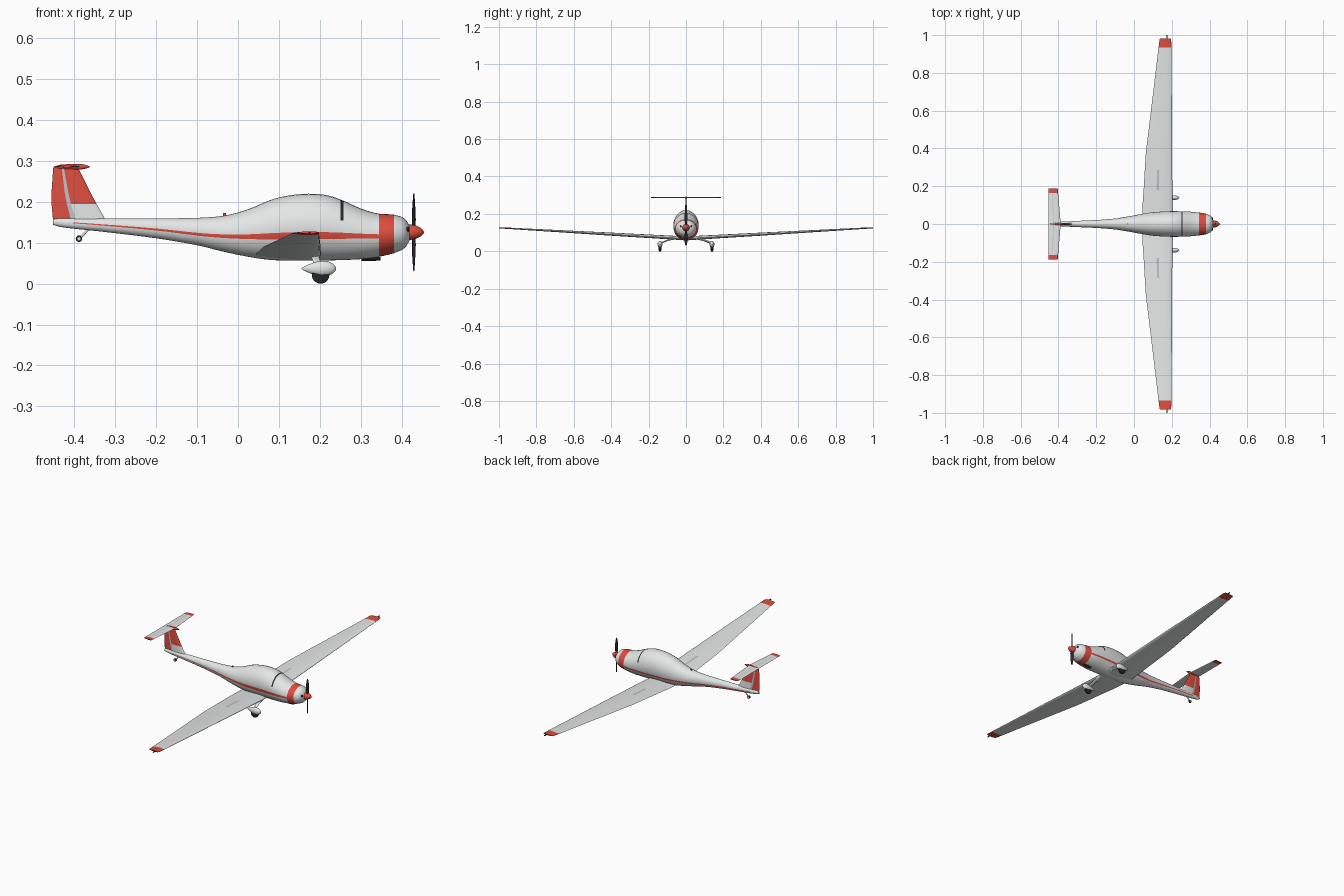
import bpy, bmesh, math
from mathutils import Vector

if "Cube" in bpy.data.objects:
    bpy.data.objects.remove(bpy.data.objects["Cube"])


def material(name, rgb):
    m = bpy.data.materials.new(name)
    m.diffuse_color = (*rgb, 1)
    m.use_nodes = True
    m.node_tree.nodes["Principled BSDF"].inputs["Base Color"].default_value = m.diffuse_color
    return m


WHITE, RED, GREY, BLACK = range(4)
MATS = [material("body white", (.78, .80, .80)), material("trim red", (.74, .075, .05)),
        material("panel grey", (.52, .54, .56)), material("dark rubber", (.02, .02, .022))]


def loft(name, rings, paint=WHITE, angle=40):
    """Skin closed rings; paint is a colour index or a rule (ring, segment, centre)."""
    bm = bmesh.new()
    vs = [[bm.verts.new(p) for p in r] for r in rings]
    n = len(rings[0])
    for i in range(len(rings) - 1):
        for k in range(n):
            j = (k + 1) % n
            f = bm.faces.new((vs[i][k], vs[i][j], vs[i + 1][j], vs[i + 1][k]))
            f.material_index = paint(i, k, f.calc_center_median()) if callable(paint) else paint
    for i, r in ((0, vs[0]), (len(rings) - 2, vs[-1])):
        f = bm.faces.new(r)
        f.material_index = paint(i, 0, f.calc_center_median()) if callable(paint) else paint
    bmesh.ops.recalc_face_normals(bm, faces=bm.faces)
    me = bpy.data.meshes.new(name)
    bm.to_mesh(me)
    bm.free()
    for m in MATS:
        me.materials.append(m)
    for p in me.polygons:
        p.use_smooth = True
    me.set_sharp_from_angle(angle=math.radians(angle))
    ob = bpy.data.objects.new(name, me)
    bpy.context.collection.objects.link(ob)
    return ob


def ellipse(c, u, v, n=16):
    c, u, v = Vector(c), Vector(u), Vector(v)
    return [c + u * math.cos(2 * math.pi * k / n) + v * math.sin(2 * math.pi * k / n) for k in range(n)]


def body_x(name, y, z, stations, paint, n=16):
    """Round body along x from (x, half width, half height) stations."""
    return loft(name, [ellipse((x, y, z), (0, w, 0), (0, 0, h), n) for x, w, h in stations], paint)


def rod(name, a, b, r, paint, n=10):
    a, b = Vector(a), Vector(b)
    q = (b - a).to_track_quat('Z', 'Y')
    u, v = q @ Vector((r, 0, 0)), q @ Vector((0, r, 0))
    return loft(name, [ellipse(a, u, v, n), ellipse(b, u, v, n)], paint)


def airfoil(fracs, t):
    """Closed loop of (chord fraction, offset): upper side nose to tail, then lower side."""
    def h(f):
        return t * 5 * (.2969 * math.sqrt(f) - .126 * f - .3516 * f**2 + .2843 * f**3 - .1036 * f**4)
    return [(f, h(f)) for f in fracs] + [(f, -h(f)) for f in reversed(fracs[1:-1])]


def curve(table, x, col):
    """Smooth interpolation of one column of a station table."""
    i = 0
    while i < len(table) - 2 and x > table[i + 1][0]:
        i += 1

    def slope(j):
        a, b = table[max(j - 1, 0)], table[min(j + 1, len(table) - 1)]
        return (b[col] - a[col]) / (b[0] - a[0])
    p, q = table[i], table[i + 1]
    d = q[0] - p[0]
    t = (x - p[0]) / d
    return ((2*t**3 - 3*t*t + 1) * p[col] + (t**3 - 2*t*t + t) * d * slope(i)
            + (3*t*t - 2*t**3) * q[col] + (t**3 - t*t) * d * slope(i + 1))


# Fuselage stations: x, top, bottom, half width
FUSE = [(-.452, .158, .144, .006), (-.43, .160, .138, .009), (-.33, .160, .127, .015),
        (-.20, .160, .111, .021), (-.10, .161, .094, .029), (-.03, .167, .077, .040),
        (.03, .184, .065, .051), (.08, .205, .058, .060), (.12, .215, .057, .064),
        (.17, .220, .057, .067), (.22, .216, .057, .068), (.26, .202, .058, .067),
        (.30, .184, .060, .065), (.34, .172, .065, .061), (.38, .169, .074, .055),
        (.40, .164, .082, .047), (.412, .154, .092, .036), (.42, .142, .107, .020)]
# Side stripe: x, height, thickness
STRIPE = [(-.452, .149, .004), (-.36, .142, .005), (-.20, .127, .006), (-.08, .112, .007),
          (.0, .106, .008), (.08, .104, .009), (.42, .107, .009)]
xs = sorted([-.452 + .016 * i for i in range(53)]
            + [.251, .258, .345, .381, .40, .406, .412, .417, .42])
ARC = 9


def fuse_ring(x):
    top, bot, w = (curve(FUSE, x, c) for c in (1, 2, 3))
    zc, h = (top + bot) / 2, (top - bot) / 2
    zs, th = curve(STRIPE, x, 1), curve(STRIPE, x, 2)
    a, b = (math.asin(max(-.9, min(.9, (zs + s * th / 2 - zc) / h))) for s in (1, -1))
    up = [math.pi / 2 + (a - math.pi / 2) * k / ARC for k in range(ARC + 1)]
    low = [b + (-math.pi / 2 - b) * k / ARC for k in range(ARC + 1)]
    half = up + low
    pts = [(w * math.cos(t), zc + h * math.sin(t)) for t in half]
    return [Vector((x, y, z)) for y, z in pts] + [Vector((x, -y, z)) for y, z in reversed(pts[1:-1])]


def fuse_paint(i, k, c):
    if .345 < c.x < .381:                               # cowl band
        return RED
    if .251 < c.x < .258 and c.z > .15:                 # canopy frame
        return BLACK
    if k in (ARC, 3 * ARC + 2) and -.40 < c.x < .345:   # side stripe
        return RED
    return WHITE


loft("fuselage", [fuse_ring(x) for x in xs], fuse_paint)

# Wing with red tips and airbrake panels let into the upper skin
WF = [0, .01, .03, .07, .13, .2, .3, .4, .47, .55, .65, .78, .9, 1]
half_span = [(0, .203, .043), (.10, .203, .045), (.18, .203, .051), (.285, .202, .057), (.38, .202, .063),
             (.66, .200, .097), (.935, .198, .130), (.975, .197, .135), (.983, .193, .138)]
span = [(-y, a, b) for y, a, b in reversed(half_span[1:])] + half_span


def wing_ring(y, le, te):
    ch, z = le - te, .069 + .057 * abs(y)
    t = .13 - .02 * abs(y)
    return [Vector((le - f * ch, y, z + h * ch)) for f, h in airfoil(WF, t)]


def wing_paint(i, k, c):
    if abs(c.y) > .935:
        return RED
    return GREY if k == 8 and .18 < abs(c.y) < .285 else WHITE


loft("wing", [wing_ring(*s) for s in span], wing_paint, 35)

# Fin and rudder: z, leading edge, trailing edge
TF = [0, .02, .08, .2, .35, .5, .57, .66, .8, 1]
FIN = [(.148, -.318, -.452), (.160, -.326, -.453), (.195, -.346, -.456),
       (.225, -.362, -.456), (.284, -.391, -.452)]


def fin_paint(i, k, c):
    side = min(k, 2 * len(TF) - 3 - k)
    if side == 6:
        return GREY
    return RED if c.z > .195 or side > 6 else WHITE


loft("fin", [[Vector((a - f * (a - b), h * (a - b), z)) for f, h in airfoil(TF, .10)]
             for z, a, b in FIN], fin_paint)

# Tailplane with grey hinge line and red tips
SF = [0, .02, .08, .2, .35, .56, .61, .8, 1]
stab = [(s * y, a, b) for s, rows in ((-1, [(.188, -.404, -.452), (.165, -.402, -.453)]),
        (1, [(0, -.388, -.453), (.165, -.402, -.453), (.188, -.404, -.452)])) for y, a, b in rows]


def stab_paint(i, k, c):
    if abs(c.y) > .165:
        return RED
    return GREY if min(k, 2 * len(SF) - 3 - k) == 5 else WHITE


loft("tailplane", [[Vector((a - f * (a - b), y, .287 + h * (a - b))) for f, h in airfoil(SF, .10)]
                   for y, a, b in stab], stab_paint)
body_x("tailplane_fairing", 0, .286,
       [(-.449, .001, .001), (-.435, .004, .005), (-.41, .006, .007), (-.385, .006, .007),
        (-.370, .004, .004), (-.363, .001, .001)], RED, 12)

# Spinner and propeller
body_x("spinner", 0, .126, [(.415, .019, .019), (.425, .0185, .0185), (.436, .016, .016),
                            (.446, .011, .011), (.452, .006, .006), (.455, .001, .001)], RED, 20)
for s, label in ((1, "upper"), (-1, "lower")):
    rings = []
    for r, chord, thick, deg in ((.01, .004, .003, 45), (.03, .008, .002, 38), (.055, .009, .0016, 26),
                                 (.08, .007, .0012, 18), (.096, .003, .0008, 14)):
        t = math.radians(deg)
        u = Vector((math.sin(t), s * math.cos(t), 0))
        rings.append(ellipse((.430, 0, .126 + s * r), u * chord,
                             Vector((-u.y, u.x, 0)) * thick, 10))
    loft(label + "_propeller_blade", rings, BLACK)

for s, side in ((1, "left"), (-1, "right")):
    # Main gear
    loft(side + "_gear_leg", [ellipse((x, s * y, z), (w, 0, 0), (0, .003, .005), 12) for x, y, z, w in
                              ((.188, .035, .072, .012), (.190, .09, .062, .010), (.197, .138, .043, .008))])
    body_x(side + "_wheel_fairing", s * .139, .037,
           [(.155, .001, .001), (.168, .005, .008), (.185, .010, .015), (.203, .013, .019),
            (.220, .012, .018), (.232, .008, .012), (.238, .004, .006), (.240, .001, .001)], WHITE)
    loft(side + "_wheel", [ellipse((.202, s * .139 + y, .0215), (r, 0, 0), (0, 0, r), 24)
                           for y, r in ((-.007, .017), (-.005, .0215), (.005, .0215), (.007, .017))], BLACK)
    # Cooling intake and wing tip light
    body_x(side + "_intake", s * .027, .133, [(.408, .007, .006), (.418, .006, .005)], BLACK, 12)
    z = .069 + .057 * .983
    rod(side + "_tip_light", (.175, s * .975, z), (.175, s, z), .003, BLACK)

# Tail wheel, belly exhaust and beacon
rod("tail_wheel_strut", (-.365, 0, .134), (-.388, 0, .110), .003, WHITE)
rod("tail_wheel", (-.389, -.004, .110), (-.389, .004, .110), .008, BLACK, 16)
rod("tail_wheel_hub", (-.389, -.005, .110), (-.389, .005, .110), .004, WHITE, 12)
body_x("belly_exhaust", 0, .061, [(.302, .008, .005), (.325, .010, .006), (.348, .006, .004)], BLACK, 12)
rod("beacon", (-.033, 0, .162), (-.033, 0, .173), .004, RED)
